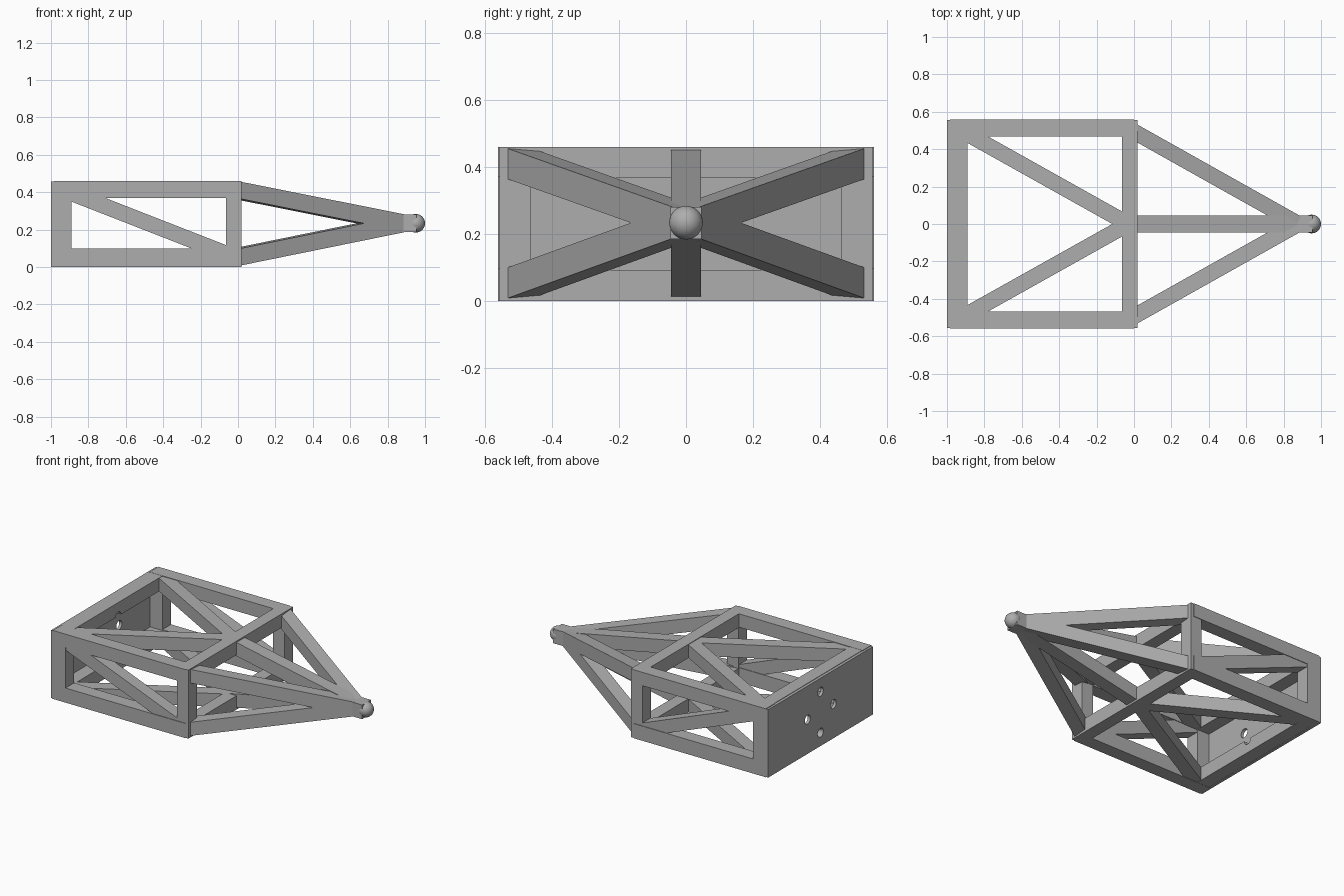
import bpy, math
from mathutils import Vector, Matrix

if "Cube" in bpy.data.objects:
    bpy.data.objects.remove(bpy.data.objects["Cube"])

grey = bpy.data.materials.new("mid grey")
grey.diffuse_color = (0.42, 0.42, 0.42, 1)
grey.use_nodes = True
grey.node_tree.nodes["Principled BSDF"].inputs["Base Color"].default_value = grey.diffuse_color


def finish(name):
    o = bpy.context.object
    o.name = name
    o.data.materials.append(grey)
    return o


def box(name, x, y, z):
    """Box from three (min, max) ranges."""
    bpy.ops.mesh.primitive_cube_add(size=1)
    o = finish(name)
    c = Vector([sum(r) / 2 for r in (x, y, z)])
    s = [r[1] - r[0] for r in (x, y, z)]
    o.data.transform(Matrix.Translation(c) @ Matrix.Diagonal((*s, 1)))
    return o


def beam(name, a, b, w, h):
    """Straight bar from a to b, w wide horizontally and h deep."""
    a, b = Vector(a), Vector(b)
    d = (b - a).normalized()
    side = Vector((0, 0, 1)).cross(d).normalized()
    up = d.cross(side)
    rot = Matrix((d, side, up)).transposed().to_4x4()
    bpy.ops.mesh.primitive_cube_add(size=1)
    o = finish(name)
    o.data.transform(Matrix.Translation((a + b) / 2) @ rot
                     @ Matrix.Diagonal(((b - a).length, w, h, 1)))
    return o


# Back plate and the two bars behind it
plate = [box("back_plate", (-1, -0.98), (-0.556, 0.556), (0, 0.456))]
for lvl, z in (("lower", (0.001, 0.092)), ("upper", (0.368, 0.459))):
    plate.append(box(f"{lvl}_back_bar", (-0.981, -0.89), (-0.5, 0.5), z))

# Four mounting holes through plate and bars
for i, (y, z) in enumerate(((0, 0.365), (0, 0.09), (0.137, 0.23), (-0.137, 0.23))):
    bpy.ops.mesh.primitive_cylinder_add(vertices=24, radius=0.03, depth=0.3,
                                        location=(-0.95, y, z),
                                        rotation=(0, math.pi / 2, 0))
    cutter = finish(f"hole_cutter_{i}")
    cutter.hide_render = True
    cutter.display_type = 'WIRE'
    for o in plate:
        m = o.modifiers.new("hole", 'BOOLEAN')
        m.object, m.operation, m.solver = cutter, 'DIFFERENCE', 'EXACT'

# Side trusses
for side, s in (("right", -1), ("left", 1)):
    ys = tuple(sorted((s * 0.468, s * 0.56)))
    box(f"{side}_lower_rail", (-0.985, 0.0), ys, (0, 0.098))
    box(f"{side}_upper_rail", (-0.985, 0.0), ys, (0.37, 0.46))
    box(f"{side}_back_post", (-0.985, -0.89), ys, (0.002, 0.458))
    beam(f"{side}_side_brace", (-0.945, s * 0.514, 0.416),
         (-0.02, s * 0.514, 0.055), 0.084, 0.084)
    # front frame post
    box(f"{side}_front_post", (-0.065, 0.02),
        tuple(sorted((s * 0.463, s * 0.556))), (0, 0.46))

# Front crossbars, flat diagonal braces and the nose struts
tip = Vector((0.88, 0, 0.234))
for lvl, s in (("lower", -1), ("upper", 1)):
    zc = 0.23 + s * 0.1825
    box(f"{lvl}_front_bar", (-0.065, 0.02), (-0.5, 0.5),
        tuple(sorted((0.23 + s * 0.137, 0.23 + s * 0.23))))
    for side, t in (("right", -1), ("left", 1)):
        beam(f"{lvl}_{side}_flat_brace", (-0.945, t * 0.512, zc),
             (-0.03, 0, zc), 0.084, 0.088)
        beam(f"{lvl}_{side}_nose_strut", (-0.02, t * 0.505, 0.232 + s * 0.181),
             tip, 0.084, 0.09)
    beam(f"{lvl}_middle_nose_strut", (-0.02, 0, 0.232 + s * 0.181), tip, 0.09, 0.09)

# Nose block and ball
box("nose_block", (0.865, 0.955), (-0.046, 0.046), (0.186, 0.281))
bpy.ops.mesh.primitive_uv_sphere_add(segments=32, ring_count=16, radius=0.05,
                                     location=(0.95, 0, 0.234))
finish("nose_ball")
bpy.ops.object.shade_smooth_by_angle()
